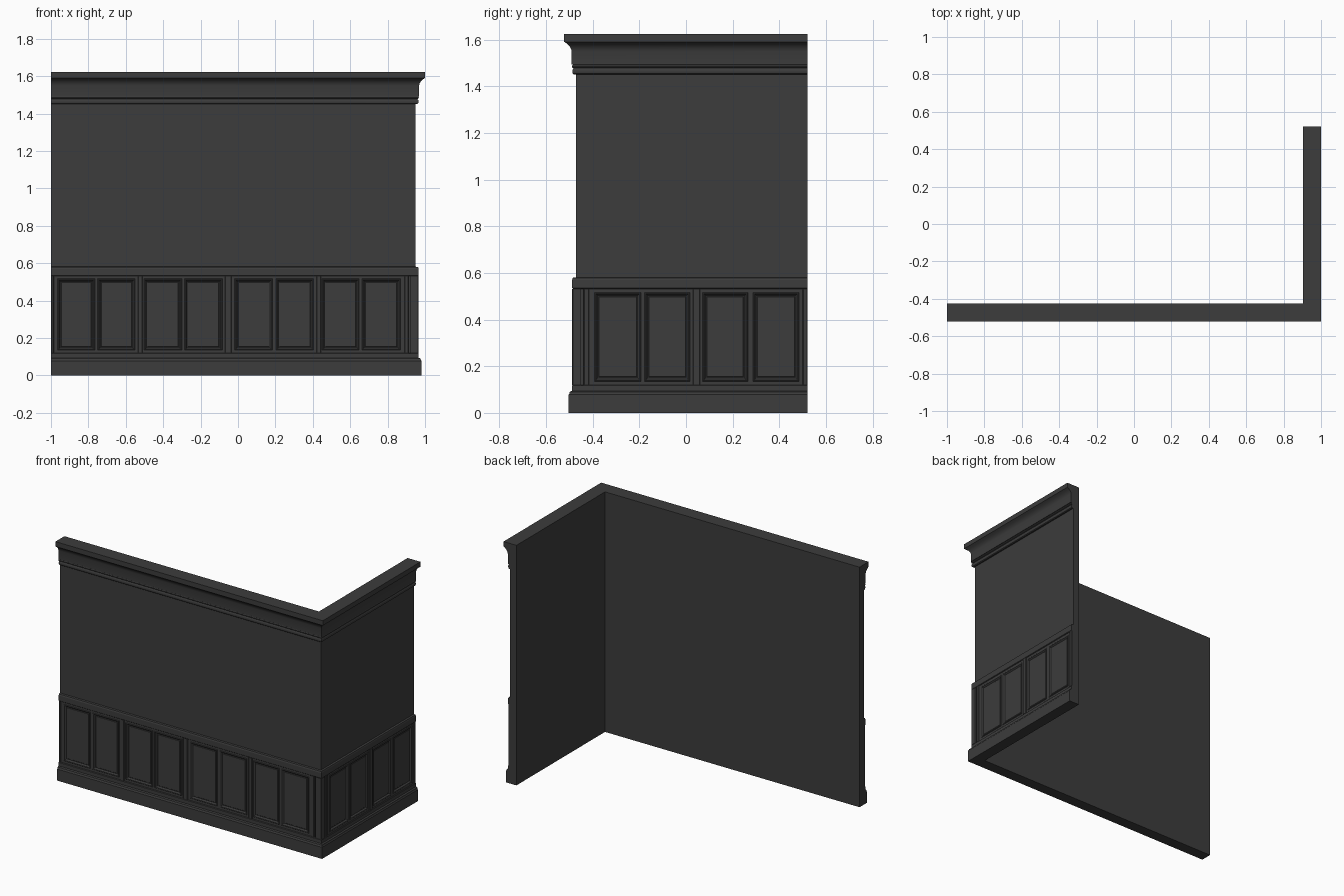
import bpy, bmesh

if "Cube" in bpy.data.objects:
    bpy.data.objects.remove(bpy.data.objects["Cube"])

IX, IY, END = 0.904, -0.426, 0.521      # inner wall faces and open end of the side wall
WALL, RAIL, FIELD = 0.046, 0.062, 0.056  # depths measured outward from the inner face

mat = bpy.data.materials.new("dark_paint")
mat.diffuse_color = (0.045, 0.045, 0.045, 1)
mat.use_nodes = True
mat.node_tree.nodes["Principled BSDF"].inputs["Base Color"].default_value = mat.diffuse_color


def finish(name, bm, smooth=False):
    bmesh.ops.recalc_face_normals(bm, faces=bm.faces)
    me = bpy.data.meshes.new(name)
    bm.to_mesh(me)
    bm.free()
    ob = bpy.data.objects.new(name, me)
    bpy.context.collection.objects.link(ob)
    me.materials.append(mat)
    if smooth:
        bpy.ops.object.select_all(action='DESELECT')
        ob.select_set(True)
        bpy.context.view_layer.objects.active = ob
        bpy.ops.object.shade_smooth_by_angle(angle=0.6)
    return ob


def sweep(name, profile, smooth=False):
    """Run a closed (depth, z) profile along the front wall and round the mitred corner."""
    bm = bmesh.new()
    rings = [[bm.verts.new(f(d, z)) for d, z in profile] for f in (
        lambda d, z: (-1, IY - d, z),
        lambda d, z: (IX + d, IY - d, z),
        lambda d, z: (IX + d, END, z))]
    n = len(profile)
    for a, b in zip(rings, rings[1:]):
        for i in range(n):
            j = (i + 1) % n
            bm.faces.new((a[i], a[j], b[j], b[i]))
    bm.faces.new(rings[0])
    bm.faces.new(rings[-1])
    return finish(name, bm, smooth)


def place(side, u, d, z):
    return (u, IY - d, z) if side == "front" else (IX + d, u, z)


def nested(name, side, loops):
    """Stack of rectangles (u0, u1, z0, z1, depth) bridged together and capped."""
    bm = bmesh.new()
    rings = [[bm.verts.new(place(side, u, d, z)) for u, z in
              ((u0, z0), (u1, z0), (u1, z1), (u0, z1))] for u0, u1, z0, z1, d in loops]
    for a, b in zip(rings, rings[1:]):
        for i in range(4):
            j = (i + 1) % 4
            bm.faces.new((a[i], a[j], b[j], b[i]))
    bm.faces.new(rings[-1])
    return finish(name, bm)


def stile(name, side, u0, u1):
    e = 0.003
    nested(name, side, [(u0, u1, 0.12, 0.532, WALL), (u0, u1, 0.12, 0.532, RAIL - e),
                        (u0 + e, u1 - e, 0.12, 0.532, RAIL)])


def panel(name, side, o0, o1, p0, p1):
    """Slab from o0 to o1 with a moulded, sunken panel from p0 to p1."""
    def ring(k, d):
        return (p0 + k, p1 - k, 0.135 + k, 0.517 - k, d)
    nested(name, side, [(o0, o1, 0.12, 0.532, WALL), (o0, o1, 0.12, 0.532, FIELD),
                        ring(0, FIELD), ring(0.003, FIELD + 0.003), ring(0.007, FIELD + 0.002),
                        ring(0.014, 0.049), ring(0.018, 0.049), ring(0.02, 0.051)])


# Plain wall
sweep("wall", [(0, 0), (WALL, 0), (WALL, 1.623), (0, 1.623)])

# Baseboard with stepped top
sweep("baseboard", [(WALL, 0), (0.077, 0), (0.077, 0.078), (0.074, 0.082), (0.072, 0.09),
                    (0.066, 0.094), (WALL, 0.094)])

# Wainscot rails
sweep("bottom_rail", [(WALL, 0.094), (RAIL, 0.094), (RAIL, 0.117), (0.059, 0.12), (WALL, 0.12)])
sweep("chair_rail", [(WALL, 0.532), (0.059, 0.532), (RAIL, 0.535), (RAIL, 0.57),
                     (0.059, 0.579), (WALL, 0.581)])

# Double bead under the cornice
sweep("bead_moulding", [(WALL, 1.45), (0.054, 1.45), (0.059, 1.454), (0.061, 1.461),
                        (0.061, 1.469), (0.058, 1.475), (0.056, 1.477), (0.061, 1.48),
                        (0.063, 1.485), (0.061, 1.49), (0.058, 1.492), (WALL, 1.492)], True)

# Crown cornice with cove
sweep("cornice", [(WALL, 1.492), (0.064, 1.492), (0.064, 1.55), (0.067, 1.561), (0.073, 1.572),
                  (0.081, 1.58), (0.09, 1.586), (0.096, 1.59), (0.096, 1.623), (WALL, 1.623)], True)

# Panelled bays: start, end, and the two panels inside each
bays = {
    "front": [(-0.985, -0.535, -0.965, -0.765, -0.75, -0.55),
              (-0.51, -0.07, -0.503, -0.3, -0.286, -0.083),
              (-0.035, 0.42, -0.018, 0.185, 0.203, 0.405),
              (0.445, 0.89, 0.449, 0.648, 0.662, 0.868)],
    "side": [(-0.415, 0.03, -0.393, -0.193, -0.178, 0.018),
             (0.06, 0.5, 0.07, 0.265, 0.287, 0.485)],
}
for side, rows in bays.items():
    for n, (a, b, p0, p1, q0, q1) in enumerate(rows):
        m = (p1 + q0) / 2
        panel(f"{side}_panel_{n}_left", side, a, m, p0, p1)
        panel(f"{side}_panel_{n}_right", side, m, b, q0, q1)

# Stiles between the bays
for n, (a, b) in enumerate([(-1, -0.985), (-0.535, -0.51), (-0.07, -0.035),
                            (0.42, 0.445), (0.89, 0.911)]):
    stile(f"front_stile_{n}", "front", a, b)
for n, (a, b) in enumerate([(-0.439, -0.415), (0.03, 0.06), (0.5, END)]):
    stile(f"side_stile_{n}", "side", a, b)

# Corner post wrapping the outside corner
bm = bmesh.new()
x0, x1, y0, y1 = 0.921, IX + RAIL, IY - RAIL, -0.449
c = 0.003
outline = [(x0, y0), (x1 - c, y0), (x1, y0 + c), (x1, y1), (x0, y1)]
base = bm.faces.new([bm.verts.new((x, y, 0.12)) for x, y in outline])
top = bmesh.ops.extrude_face_region(bm, geom=[base])
bmesh.ops.translate(bm, vec=(0, 0, 0.412),
                    verts=[v for v in top["geom"] if isinstance(v, bmesh.types.BMVert)])
finish("corner_post", bm)
